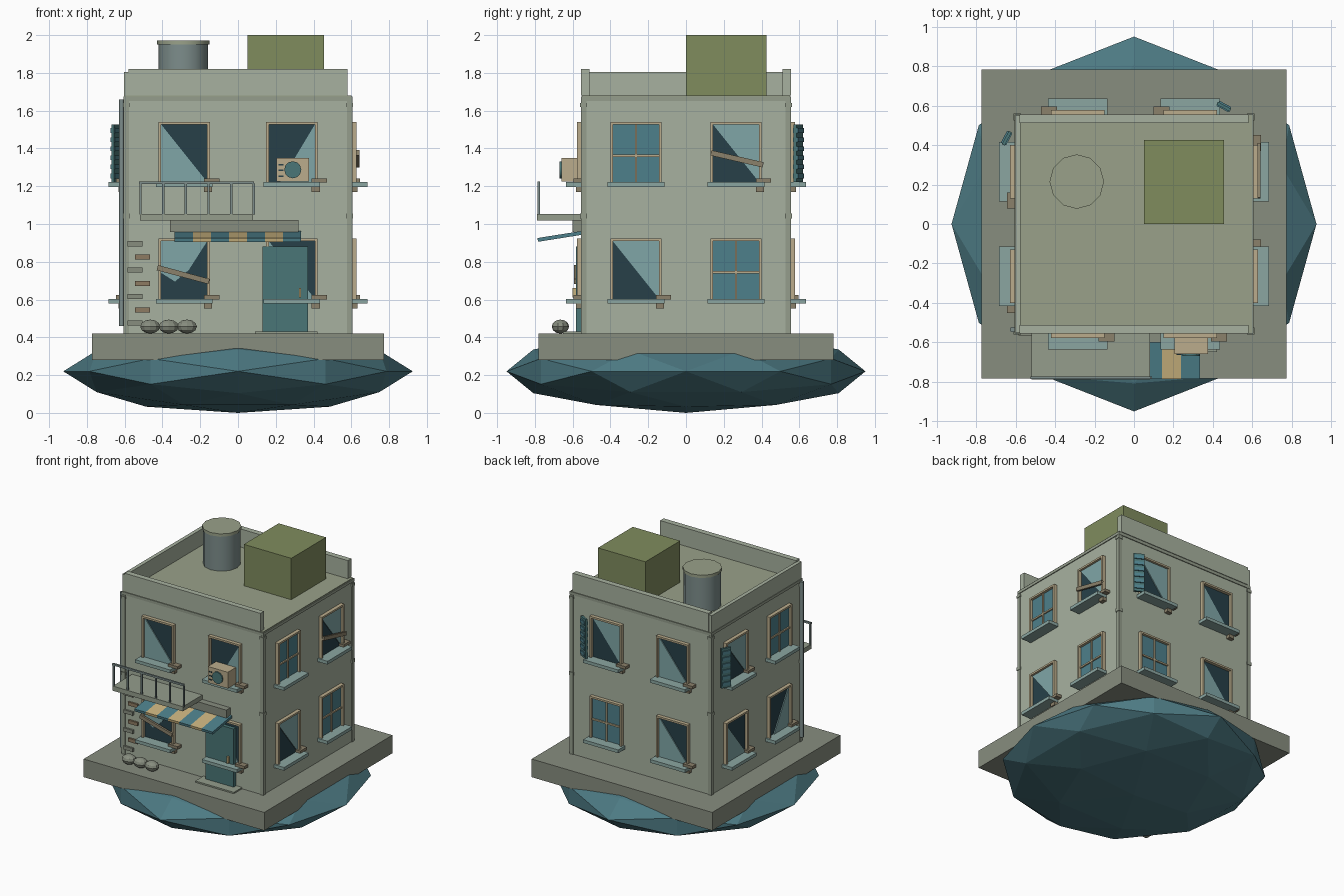
import bpy, bmesh, math
from mathutils import Matrix, Vector

if "Cube" in bpy.data.objects:
    bpy.data.objects.remove(bpy.data.objects["Cube"])

def color(name, hexa):
    m = bpy.data.materials.new(name)
    lin = [(int(hexa[i:i + 2], 16) / 255) ** 2.2 for i in (0, 2, 4)]
    m.diffuse_color = (*lin, 1)
    m.use_nodes = True
    m.node_tree.nodes["Principled BSDF"].inputs["Base Color"].default_value = m.diffuse_color
    return m

WALL = color("plaster", "A6B09E")
TRIM = color("grey_trim", "939C8B")
ROOF = color("roof", "98A088")
STONE = color("stone", "868C7E")
ROCK = color("rock", "4E7982")
SILL = color("sill", "8AA5A0")
WOOD = color("frame_wood", "B9AB8B")
PLANK = color("plank", "8A806A")
GLASS = color("glass", "7FA5A6")
PANE = color("pane", "4F7F8A")
DARK = color("dark", "2B424A")
TEAL = color("teal", "4B7576")
TAN = color("tan", "C9B27E")
OLIVE = color("olive", "7F8B5E")
METAL = color("metal", "7C8C8A")
BRICK = color("brick", "8C7A62")
I = Matrix()

def finish(name, bm, mat, M=I):
    bmesh.ops.recalc_face_normals(bm, faces=bm.faces)
    bm.transform(M)
    me = bpy.data.meshes.new(name)
    bm.to_mesh(me)
    bm.free()
    me.materials.append(mat)
    ob = bpy.data.objects.new(name, me)
    bpy.context.collection.objects.link(ob)
    return ob

def boxes(name, mat, *specs, M=I):
    """Each spec is (x0, x1, y0, y1, z0, z1)."""
    bm = bmesh.new()
    for x0, x1, y0, y1, z0, z1 in specs:
        T = Matrix.Translation(((x0 + x1) / 2, (y0 + y1) / 2, (z0 + z1) / 2))
        bmesh.ops.create_cube(bm, size=1, matrix=T @ Matrix.Diagonal((x1 - x0, y1 - y0, z1 - z0, 1)))
    return finish(name, bm, mat, M)

def cyl(name, mat, r, depth, M, n=12):
    bm = bmesh.new()
    bmesh.ops.create_cone(bm, cap_ends=True, segments=n, radius1=r, radius2=r, depth=depth)
    ob = finish(name, bm, mat, M)
    for p in ob.data.polygons:
        p.use_smooth = len(p.vertices) == 4
    return ob

def prism(name, mat, pts, y0, y1, M):
    """Flat polygon in local x-z, extruded from y0 to y1."""
    bm = bmesh.new()
    f = bm.faces.new([bm.verts.new((x, y0, z)) for x, z in pts])
    g = bmesh.ops.extrude_face_region(bm, geom=[f])
    for v in g["geom"]:
        if isinstance(v, bmesh.types.BMVert):
            v.co.y = y1
    return finish(name, bm, mat, M)

# floating rock: once-subdivided icosahedron standing on an edge, squashed
phi = (1 + 5 ** 0.5) / 2
ico = []
for a in (-1, 1):
    for b in (-phi, phi):
        ico += [Vector((b, a, 0)), Vector((0, b, a)), Vector((a, 0, b))]
pts = [v.normalized() for v in ico]
pts += [(p + q).normalized() for i, p in enumerate(ico) for q in ico[:i] if (p - q).length < 2.1]
bm = bmesh.new()
for p in pts:
    bm.verts.new((p.x * 0.925, p.y * 0.95, 0.22 + p.z * 0.22))
bmesh.ops.convex_hull(bm, input=bm.verts)
finish("rock_base", bm, ROCK)

# ground slab, house body, cornice, corner strips, parapets
boxes("ground_slab", STONE, (-.772, .772, -.782, .782, .28, .42))
boxes("house_body", WALL, (-.6, .6, -.55, .55, .41, 1.67))
boxes("roof_deck", ROOF, (-.6, .6, -.55, .55, 1.67, 1.68))
boxes("cornice", TRIM, (-.606, .606, -.556, .556, 1.652, 1.674))
for sx in (-1, 1):
    for sy in (-1, 1):
        C = Matrix.Translation((sx * .592, sy * .542, 0))
        boxes("corner_strip", TRIM, (-.014, .014, -.014, .014, .42, 1.65),
              (-.018, .018, -.018, .018, 1.03, 1.055), (-.018, .018, -.018, .018, 1.62, 1.64), M=C)
boxes("parapet_front", WALL, (-.58, .58, -.555, -.512, 1.68, 1.82))
boxes("parapet_back", WALL, (-.58, .58, .512, .555, 1.68, 1.82))
boxes("parapet_left", WALL, (-.604, -.575, -.55, .55, 1.675, 1.806))

# roof tank and box
cyl("water_tank", METAL, .132, .27, Matrix.Translation((-.29, .215, 1.815)))
cyl("tank_lid", ROOF, .138, .022, Matrix.Translation((-.29, .215, 1.96)))
boxes("roof_box", OLIVE, (.05, .455, 0, .425, 1.68, 2.0))
cyl("drain_pipe", METAL, .014, 1.2, Matrix.Translation((-.616, -.535, 1.06)), 8)

# windows: each face has local x along the wall and -y pointing outward
W, H = .122, .305
SHARDS = {"A": [(0, 0), (1, 0), (0, 1)], "B": [(1, 1), (0, 1), (1, 0)],
          "C": [(1, 0), (1, 1), (.25, 0)], "D": [(0, 1), (0, .45), (.3, .3), (.6, .5), (1, 1)]}

def window(F, u, z, kind, shutter=False):
    M = F @ Matrix.Translation((u, 0, z))
    boxes("window_frame", WOOD, (-W - .014, -W, -.028, .01, -.005, H + .014), (W, W + .014, -.028, .01, -.005, H + .014),
          (-W, W, -.028, .01, H, H + .014), M=M)
    boxes("window_sill", SILL, (-.15, .15, -.085, .01, -.025, 0), M=M)
    if kind == "I":
        boxes("window_pane", PANE, (-W, W, -.008, .01, 0, H), M=M)
        boxes("window_mullion", WOOD, (-.006, .006, -.018, 0, 0, H), (-W, W, -.018, 0, .134, .146), M=M)
        return
    boxes("window_opening", DARK, (-W, W, -.004, .01, 0, H), M=M)
    prism("glass_shard", GLASS, [((a * 2 - 1) * W, b * H) for a, b in SHARDS[kind]], -.004, -.011, M)
    boxes("broken_trim", PLANK, (.105, .186, -.045, 0, -.003, .019), (.105, .148, -.032, 0, -.052, -.025), M=M)
    if shutter:
        S = M @ Matrix.Translation((-.17, -.045, 0)) @ Matrix.Rotation(math.radians(-28), 4, 'Z')
        boxes("shutter", TEAL, (-.038, .038, -.008, .008, 0, H), M=S)
        boxes("shutter_slats", PANE, *[(-.034, .034, -.016, .014, .02 + i * .048, .045 + i * .048) for i in range(6)], M=S)

UP, LO = 1.222, .604
FACES = [(0, .55, .285, ["A", "C", "D", "A"], None), (90, .6, .265, ["I", "B", "B", "I"], None),
         (180, .55, .285, ["B", "A", "I", "A"], 0), (270, .6, .265, ["B", "I", "A", "C"], 0)]
frames = []
for ang, dist, u, kinds, sh in FACES:
    F = Matrix.Rotation(math.radians(ang), 4, 'Z') @ Matrix.Translation((0, -dist, 0))
    frames.append(F)
    for i, k in enumerate(kinds):
        window(F, u * (-1, 1)[i % 2], (UP, LO)[i // 2], k, i == sh)

# boards nailed across two windows
for F, u, z, a in ((frames[0], -.29, .732, 15), (frames[1], .27, 1.345, 13)):
    M = F @ Matrix.Translation((u, 0, z)) @ Matrix.Rotation(math.radians(a), 4, 'Y')
    boxes("window_board", PLANK, (-.142, .142, -.042, -.026, -.014, .014), M=M)

# air conditioner
boxes("ac_unit", WOOD, (.205, .375, -.66, -.56, 1.225, 1.35))
cyl("ac_fan", TEAL, .045, .014, Matrix.Translation((.29, -.662, 1.287)) @ Matrix.Rotation(math.pi / 2, 4, 'X'))
boxes("ac_vents", DARK, *[(.215, .24, -.664, -.65, z, z + .008) for z in (1.25, 1.28, 1.31)])

# balcony with front railing
boxes("balcony_floor", TRIM, (-.52, .08, -.788, -.55, 1.018, 1.054))
boxes("balcony_rail", METAL, (-.525, .085, -.786, -.772, 1.212, 1.226),
      *[(-.522 + i * .12, -.51 + i * .12, -.785, -.773, 1.05, 1.215) for i in range(6)])

# striped awning below its header beam
boxes("awning_header", STONE, (-.36, .32, -.6, -.55, .958, 1.02))
M = Matrix.Translation((0, -.55, .953)) @ Matrix.Rotation(math.radians(9), 4, 'X')
for i in range(7):
    x = -.335 + i * .0955
    boxes("awning_stripe", (PANE, TAN)[i % 2], (x, x + .0955, -.238, .005, -.01, .01), M=M)

# door, handle and step
boxes("door", TEAL, (.13, .37, -.582, -.55, .42, .88))
boxes("door_handle", TAN, (.322, .334, -.6, -.58, .61, .66))
boxes("door_step", TRIM, (.09, .42, -.65, -.55, .42, .431))

# exposed bricks on the front left corner
for i in range(7):
    x, z = (-.585, -.545)[i % 2], .462 + (6 - i) * .07
    boxes("exposed_brick", (STONE, BRICK)[i % 2], (x, x + .08, -.564, -.55, z, z + .027))

# sandbags
for x in (-.465, -.367, -.27):
    bm = bmesh.new()
    bmesh.ops.create_uvsphere(bm, u_segments=10, v_segments=6, radius=1)
    finish("sandbag", bm, STONE, Matrix.Translation((x, -.665, .457)) @ Matrix.Diagonal((.055, .046, .037, 1)))
